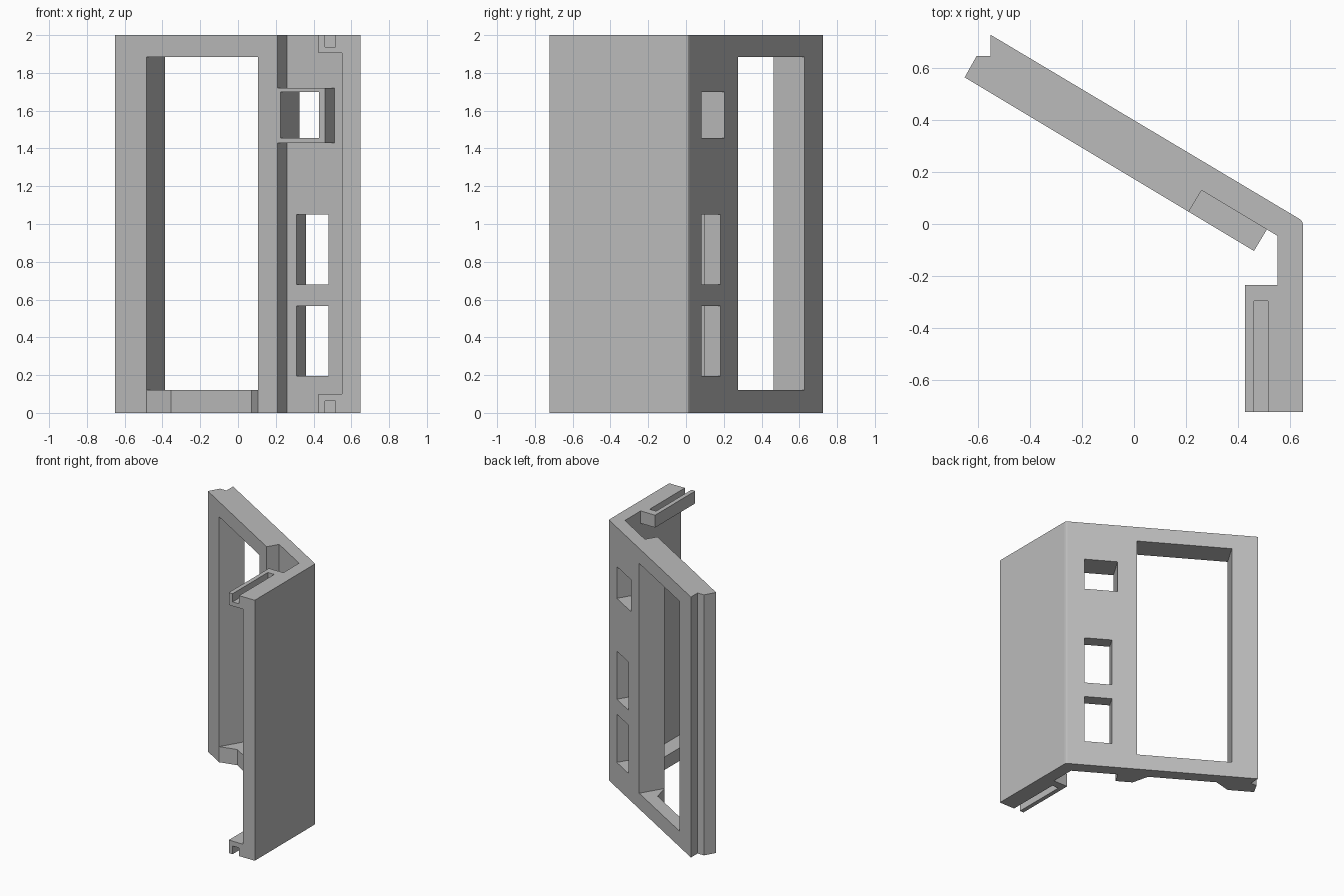
import bpy
import bmesh

cube = bpy.data.objects.get("Cube")
if cube:
    bpy.data.objects.remove(cube, do_unlink=True)

grey = bpy.data.materials.new("plain grey")
grey.use_nodes = True
GREY = (0.5, 0.5, 0.5, 1)
grey.diffuse_color = GREY
grey.node_tree.nodes["Principled BSDF"].inputs["Base Color"].default_value = GREY

THICK, FLOOR = 0.191, 0.096   # slanted panel thickness, depth of its recesses


def panel(u, n):
    """Plan point u along the slanted panel's front face and n into it."""
    return (-0.65 + 0.8575 * u + 0.5145 * n, 0.563 - 0.5145 * u + 0.8575 * n)


def prism(name, outline, z0, z1):
    bm = bmesh.new()
    face = bm.faces.new([bm.verts.new((x, y, z0)) for x, y in outline])
    top = bmesh.ops.extrude_face_region(bm, geom=[face])["geom"]
    bmesh.ops.translate(bm, vec=(0, 0, z1 - z0),
                        verts=[v for v in top if isinstance(v, bmesh.types.BMVert)])
    bmesh.ops.recalc_face_normals(bm, faces=bm.faces)
    mesh = bpy.data.meshes.new(name)
    bm.to_mesh(mesh)
    bm.free()
    mesh.materials.append(grey)
    obj = bpy.data.objects.new(name, mesh)
    bpy.context.collection.objects.link(obj)
    return obj


def cut(outline, z0, z1):
    cutter = prism("cutter", outline, z0, z1)
    cutter.hide_render = True
    mod = bracket.modifiers.new("cut", 'BOOLEAN')
    mod.operation, mod.solver, mod.object = 'DIFFERENCE', 'EXACT', cutter
    bpy.context.view_layer.objects.active = bracket
    bpy.ops.object.modifier_apply(modifier=mod.name)
    bpy.data.objects.remove(cutter, do_unlink=True)


def rect(x0, x1, y0, y1):
    return [(x0, y0), (x1, y0), (x1, y1), (x0, y1)]


def window(u0, u1, z0, z1):
    cut([panel(u0, -0.1), panel(u1, -0.1), panel(u1, 0.3), panel(u0, 0.3)], z0, z1)


# Whole bracket: slanted panel, rounded corner, side wall and rail
bracket = prism("corner_bracket", [
    panel(0, 0), panel(1.295, 0), panel(1.295, FLOOR), (0.55, -0.045),
    (0.55, -0.235), (0.427, -0.235), (0.427, -0.722), (0.648, -0.722),
    (0.648, 0.0), (0.645, 0.011), (0.636, 0.019),
    (-0.55, 0.726), (-0.55, 0.645), (-0.604, 0.645)], 0, 2)

# Recess beside the corner, leaving a raised block around the upper window
recess = [panel(1.003, -0.1), panel(1.31, -0.1), panel(1.31, FLOOR), panel(1.003, FLOOR)]
for z0, z1 in ((-0.1, 1.43), (1.72, 2.1)):
    cut(recess, z0, z1)

# Rail removed between the top and bottom tabs, then a slot in each tab
cut(rect(0.35, 0.55, -0.8, -0.235), 0.1, 1.905)
for z0, z1 in ((-0.1, 0.063), (1.937, 2.1)):
    cut(rect(0.46, 0.515, -0.8, -0.295), z0, z1)

# Large opening and the three small windows
LEFT, RIGHT = 0.192, 0.880
window(LEFT, RIGHT, 0.12, 1.885)
window(1.020, 1.259, 1.455, 1.70)
for z0 in (0.195, 0.68):
    window(1.062, 1.260, z0, z0 + 0.37)

# Sill set back between chamfered ends
cut([panel(LEFT, -0.1), panel(RIGHT, -0.1), panel(RIGHT, 0),
     panel(RIGHT - FLOOR, FLOOR), panel(LEFT + FLOOR, FLOOR), panel(LEFT, 0)], -0.1, 0.12)
